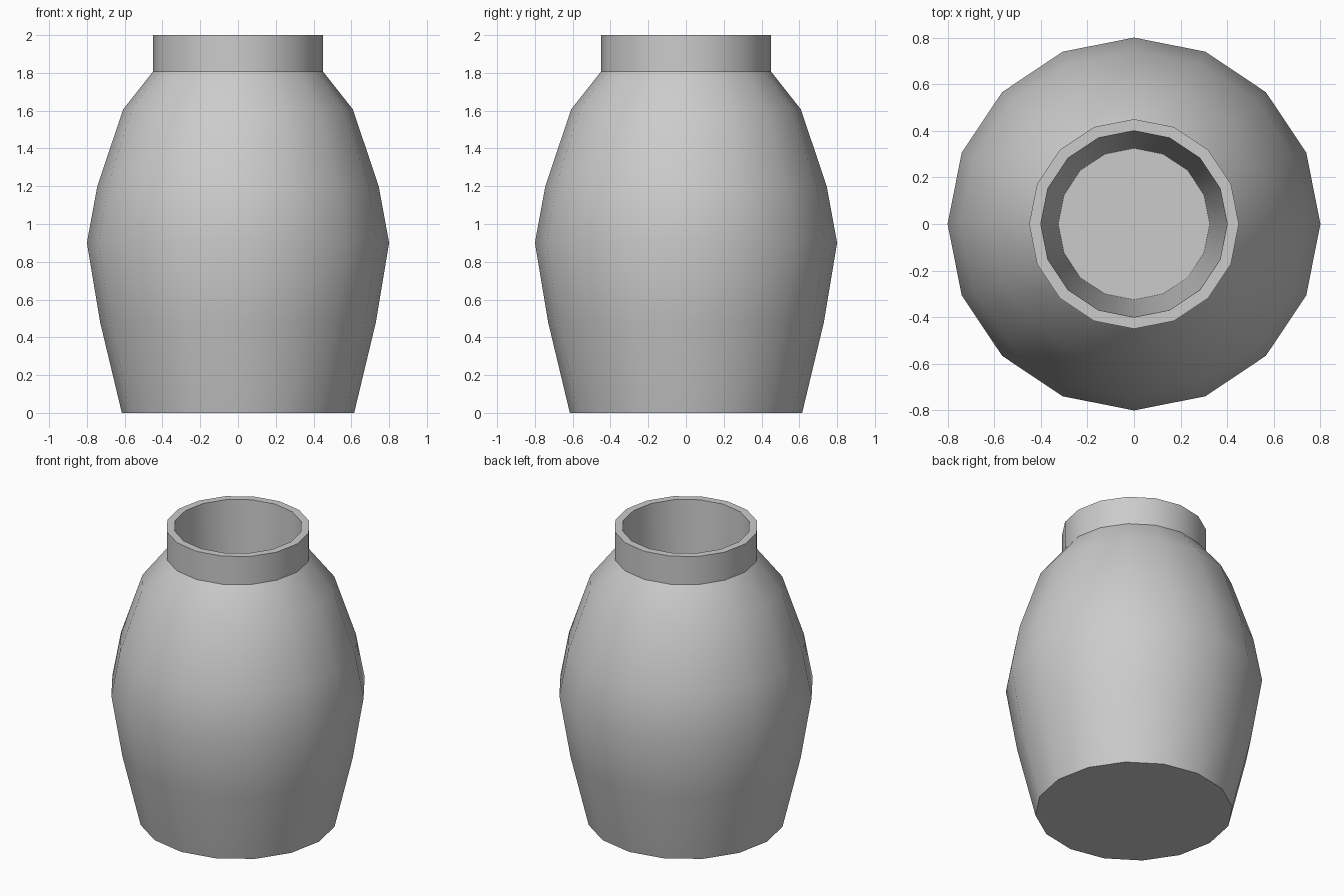
import bpy, bmesh, math

if "Cube" in bpy.data.objects:
    bpy.data.objects.remove(bpy.data.objects["Cube"])

SIDES = 16

# Jar profile (radius, z): outer wall from base to rim, then down the inside
PROFILE = [
    (0.615, 0.0), (0.73, 0.48), (0.80, 0.90), (0.745, 1.20),
    (0.608, 1.607), (0.45, 1.807), (0.45, 2.0),
    (0.40, 2.0), (0.325, 0.2),
]


def lathe(name, profile, sides):
    bm = bmesh.new()
    rings = []
    for r, z in profile:
        rings.append([bm.verts.new((r * math.cos(2 * math.pi * i / sides),
                                    r * math.sin(2 * math.pi * i / sides), z))
                      for i in range(sides)])
    for low, high in zip(rings, rings[1:]):
        for i in range(sides):
            j = (i + 1) % sides
            bm.faces.new((low[i], low[j], high[j], high[i]))
    # Base underside and inner floor
    bm.faces.new(list(reversed(rings[0])))
    bm.faces.new(rings[-1])
    mesh = bpy.data.meshes.new(name)
    bm.to_mesh(mesh)
    bm.free()
    obj = bpy.data.objects.new(name, mesh)
    bpy.context.collection.objects.link(obj)
    return obj


# Hollow jar with collar
jar = lathe("jar", PROFILE, SIDES)
bpy.context.view_layer.objects.active = jar
jar.select_set(True)
bpy.ops.object.shade_smooth_by_angle(angle=math.radians(30))
